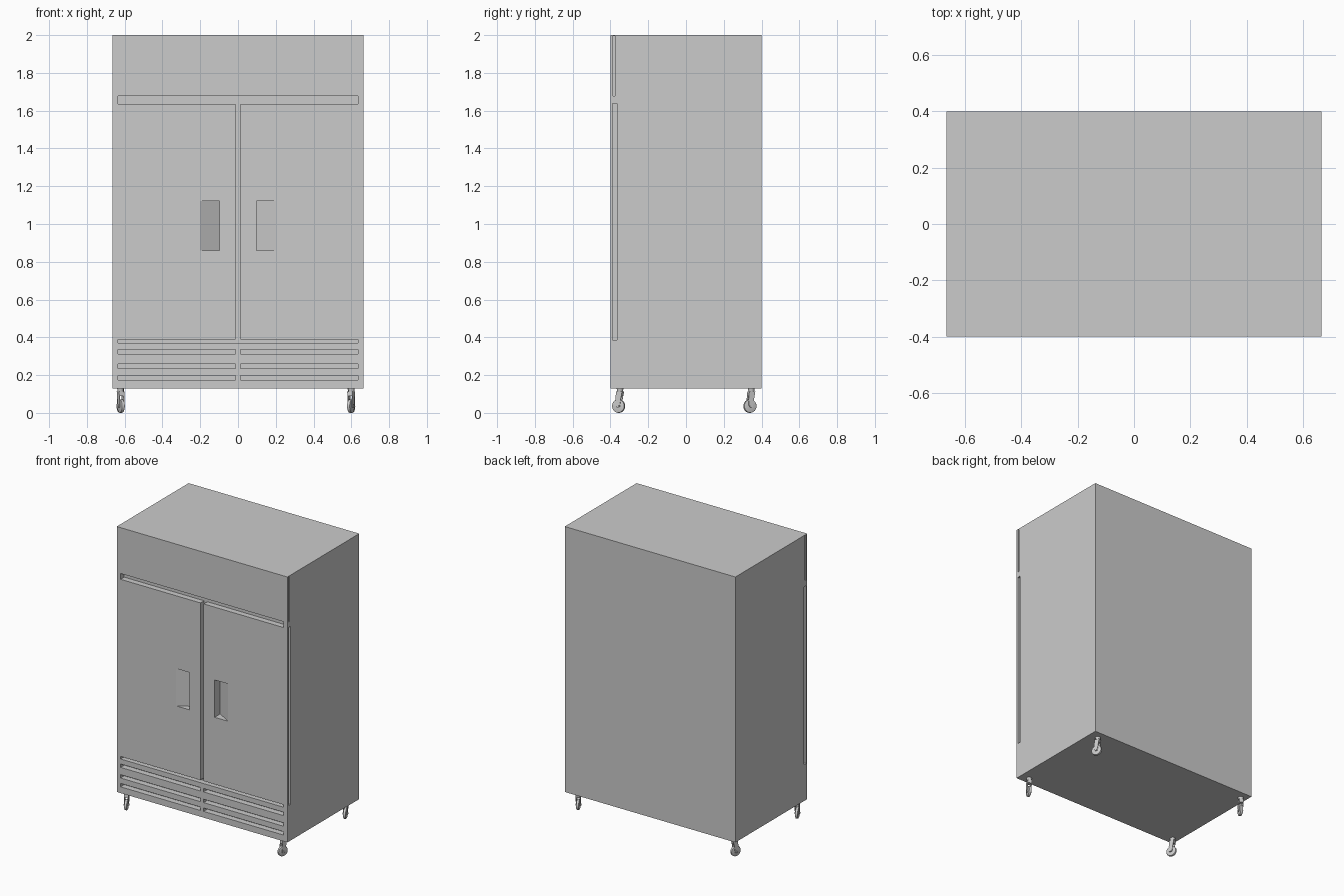
import bpy, bmesh, math
from mathutils import Matrix, Vector

if "Cube" in bpy.data.objects:
    bpy.data.objects.remove(bpy.data.objects["Cube"])


def make_object(name, bm):
    bmesh.ops.recalc_face_normals(bm, faces=bm.faces[:])
    mesh = bpy.data.meshes.new(name)
    bm.to_mesh(mesh)
    bm.free()
    ob = bpy.data.objects.new(name, mesh)
    bpy.context.collection.objects.link(ob)
    return ob


def box(name, x0, x1, y0, y1, z0, z1):
    bm = bmesh.new()
    bmesh.ops.create_cube(bm, size=1)
    bmesh.ops.scale(bm, vec=(x1 - x0, y1 - y0, z1 - z0), verts=bm.verts)
    bmesh.ops.translate(bm, vec=((x0 + x1) / 2, (y0 + y1) / 2, (z0 + z1) / 2), verts=bm.verts)
    return make_object(name, bm)


def add_prism(bm, points, offset):
    face = bm.faces.new([bm.verts.new(p) for p in points])
    ext = bmesh.ops.extrude_face_region(bm, geom=[face])["geom"]
    bmesh.ops.translate(bm, vec=offset, verts=[v for v in ext if isinstance(v, bmesh.types.BMVert)])


def add_cylinder(bm, r, depth, matrix, segments=24, r2=None):
    bmesh.ops.create_cone(bm, cap_ends=True, segments=segments, radius1=r,
                          radius2=r if r2 is None else r2, depth=depth, matrix=matrix)


def carve(target, cutter):
    cutter.hide_render = True
    mod = target.modifiers.new("carve", "BOOLEAN")
    mod.operation = "DIFFERENCE"
    mod.solver = "EXACT"
    mod.object = cutter
    bpy.context.view_layer.objects.active = target
    bpy.ops.object.modifier_apply(modifier=mod.name)
    bpy.data.objects.remove(cutter, do_unlink=True)


# Cabinet
W, D, BOTTOM, TOP = 0.665, 0.4, 0.13, 2.0
cabinet = box("cabinet", -W, W, -D, D, BOTTOM, TOP)
FLOOR = -D + 0.04

# Grooves around the doors
carve(cabinet, box("top_groove", -0.635, 0.635, -0.45, FLOOR, 1.636, 1.677))
carve(cabinet, box("bottom_groove", -0.635, 0.635, -0.45, FLOOR, 0.37, 0.388))
carve(cabinet, box("door_gap", -0.013, 0.013, -0.45, FLOOR, 0.38, 1.65))

for s in (-1, 1):
    # Vent slots
    for z in (0.186, 0.248, 0.323):
        xs = sorted((s * 0.012, s * 0.635))
        carve(cabinet, box("vent", *xs, -0.45, FLOOR, z - 0.012, z + 0.012))
    # Side seams
    xs = sorted((s * 0.643, s * 0.7))
    carve(cabinet, box("door_seam", *xs, -0.388, -0.366, 0.385, 1.638))
    carve(cabinet, box("header_seam", *xs, -0.386, -0.376, 1.677, 1.996))
    # Wedge-shaped handle recesses
    bm = bmesh.new()
    add_prism(bm, [(s * 0.098, -0.43, 0.86), (s * 0.098, -0.338, 0.86),
                   (s * 0.202, -0.399, 0.86), (s * 0.202, -0.43, 0.86)], (0, 0, 0.263))
    carve(cabinet, make_object("handle_recess", bm))


def caster(name, x, y, angle):
    turn = Matrix.Translation((x, y, 0)) @ Matrix.Rotation(angle, 4, "Z")
    sideways = Matrix.Rotation(math.pi / 2, 4, "Y")

    # Wheel with bevelled tread
    bm = bmesh.new()
    add_cylinder(bm, 0.036, 0.018, Matrix.Translation((0, -0.005, 0.036)) @ sideways)
    rim = [e for e in bm.edges if abs(e.verts[0].co.x - e.verts[1].co.x) < 1e-5]
    bmesh.ops.bevel(bm, geom=rim, offset=0.005, segments=2, profile=0.5, affect="EDGES")
    bm.transform(turn)
    wheel = make_object(name + "_wheel", bm)

    # Fork, axle and swivel stem
    bm = bmesh.new()
    side = [(-0.015, 0.028), (0.005, 0.028), (0.012, 0.07), (0.02, 0.112),
            (-0.014, 0.112), (-0.018, 0.07)]
    for s in (-1, 1):
        add_prism(bm, [(s * 0.0105, y, z) for y, z in side], (s * 0.004, 0, 0))
    add_prism(bm, [(-0.0145, y, z) for y, z in
                   [(-0.014, 0.112), (-0.016, 0.09), (0.016, 0.09), (0.02, 0.112)]], (0.029, 0, 0))
    add_cylinder(bm, 0.008, 0.034, Matrix.Translation((0, -0.005, 0.036)) @ sideways, 12)
    add_cylinder(bm, 0.015, 0.02, Matrix.Translation((0, 0.003, 0.121)), 16, 0.018)
    bm.transform(turn)
    fork = make_object(name + "_fork", bm)

    bpy.ops.object.select_all(action="DESELECT")
    for ob in (wheel, fork):
        ob.select_set(True)
    bpy.context.view_layer.objects.active = wheel
    bpy.ops.object.shade_smooth_by_angle(angle=math.radians(30))


# Casters, swivelled towards the corners
for xn, x, sx in (("left", -0.621, -1), ("right", 0.599, 1)):
    for yn, y, sy in (("front", -0.352, -1), ("back", 0.343, 1)):
        caster(f"{yn}_{xn}_caster", x, y, sx * sy * math.radians(22))
